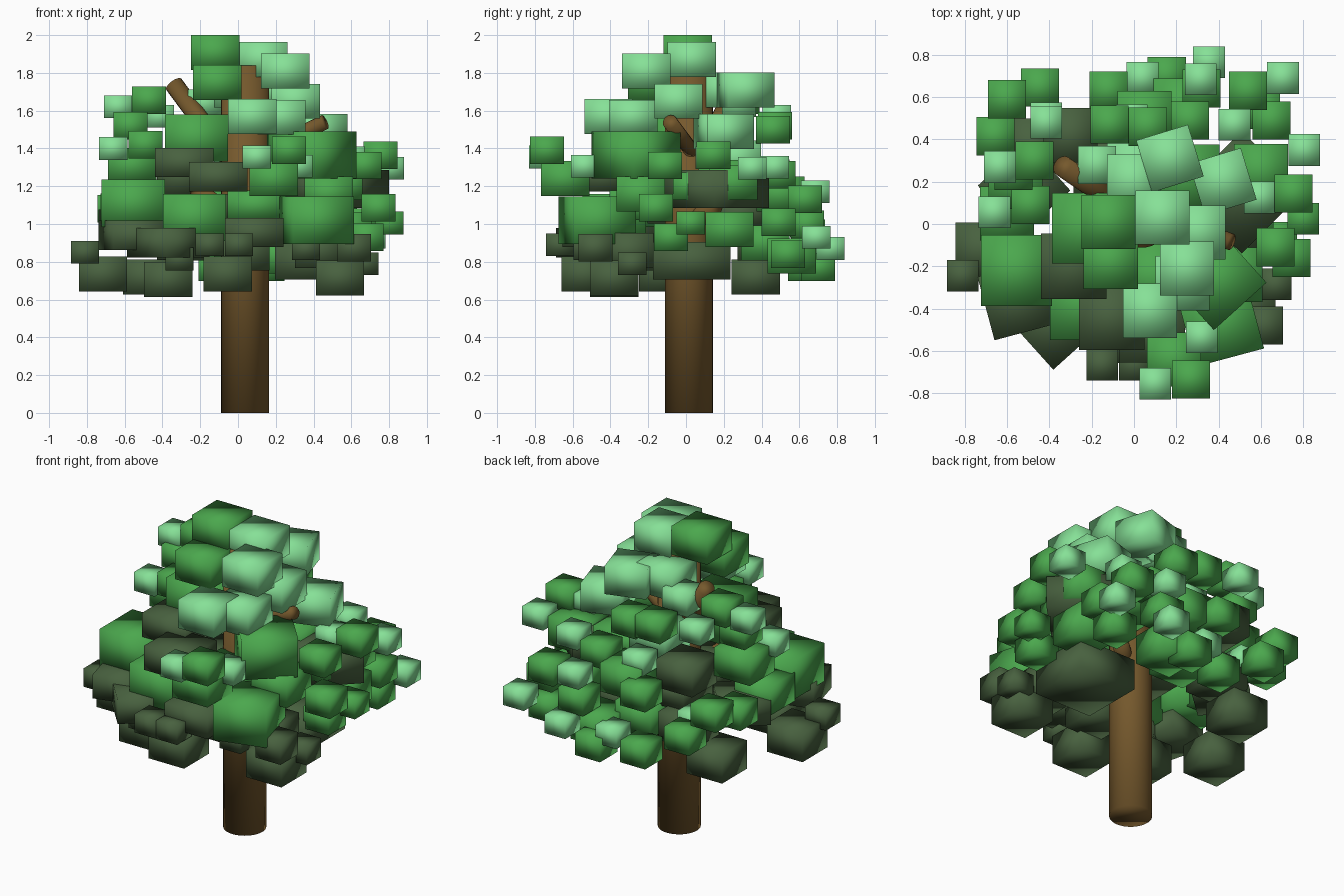
import bpy
import bmesh
from math import radians
from mathutils import Matrix, Vector

old = bpy.data.objects.get("Cube")
if old:
    bpy.data.objects.remove(old, do_unlink=True)


def material(name, red, green, blue):
    mat = bpy.data.materials.new(name)
    mat.use_nodes = True
    color = (red, green, blue, 1)
    mat.diffuse_color = color
    mat.node_tree.nodes["Principled BSDF"].inputs["Base Color"].default_value = color
    return mat


BARK = material("bark brown", .18, .1, .026)
DARK = material("dark green", .065, .12, .05)
GREEN = material("leaf green", .07, .39, .075)
LIGHT = material("light green", .24, .75, .31)

# Leaf block sizes: name, width, height
TINY = ("tiny", .15, .12)
SMALL = ("small", .18, .145)
MEDIUM = ("medium", .256, .185)
BROAD = ("broad", .31, .155)
LARGE = ("large", .335, .25)
HUGE = ("huge", .41, .2)
meshes = {}


def block_mesh(mat, size):
    """Softly shaded box, shared by all blocks of one colour and size."""
    label, width, height = size
    key = f"{label} {mat.name} leaves"
    if key not in meshes:
        mesh = bpy.data.meshes.new(key)
        bm = bmesh.new()
        bmesh.ops.create_cube(bm, size=1, matrix=Matrix.Diagonal((width, width, height, 1)))
        for face in bm.faces:
            face.smooth = True
        bm.to_mesh(mesh)
        bm.free()
        mesh.materials.append(mat)
        meshes[key] = mesh
    return meshes[key]


def block(mat, size, x, y, z, turn=0):
    mesh = block_mesh(mat, size)
    obj = bpy.data.objects.new(mesh.name, mesh)
    obj.location = (x, y, z)
    obj.rotation_euler.z = radians(turn)
    bpy.context.collection.objects.link(obj)


def limb(name, start, end, radius, sides=16):
    start, end = Vector(start), Vector(end)
    axis = end - start
    bpy.ops.mesh.primitive_cylinder_add(vertices=sides, radius=radius, depth=axis.length,
                                        location=(start + end) / 2)
    obj = bpy.context.object
    obj.name = name
    obj.rotation_euler = axis.to_track_quat("Z", "Y").to_euler()
    obj.data.materials.append(BARK)
    bpy.ops.object.shade_smooth()


# Trunk and branches
limb("trunk", (.038, .015, 0), (.038, .015, 1.84), .127, 32)
limb("back_branch", (0, .04, 1.28), (-.34, .275, 1.74), .05)
limb("left_branch", (.08, .05, 1.36), (.46, -.085, 1.54), .04)
limb("right_branch", (.04, 0, .98), (-.22, -.18, 1.18), .05)
limb("low_branch", (.04, 0, .98), (.25, .15, 1.1), .05)

# Crown
block(GREEN, MEDIUM, -.12, .01, 1.907)
block(LIGHT, MEDIUM, .135, .03, 1.87)
block(LIGHT, MEDIUM, .25, -.21, 1.81)
block(GREEN, MEDIUM, -.11, -.18, 1.75)
block(LIGHT, MEDIUM, .075, -.41, 1.57)
block(LIGHT, MEDIUM, .305, -.04, 1.65)
block(LIGHT, MEDIUM, .23, -.28, 1.565)
block(LIGHT, MEDIUM, .17, .31, 1.71, 17)
block(LIGHT, MEDIUM, .42, .2, 1.49, 17)
block(LIGHT, MEDIUM, 0, .2, 1.71)
block(LIGHT, SMALL, -.175, .28, 1.64)
block(LIGHT, MEDIUM, 0, .27, 1.35)

# Front mass
block(GREEN, LARGE, -.22, -.02, 1.455)
block(GREEN, LARGE, .39, -.265, 1.365, 42)
block(GREEN, LARGE, -.555, -.22, 1.11)
block(GREEN, LARGE, -.23, -.38, 1.035)
block(GREEN, LARGE, .41, -.47, 1.02, 15)
block(DARK, BROAD, -.285, -.2, 1.325)
block(DARK, BROAD, -.105, -.44, 1.25)
block(GREEN, BROAD, .1, -.25, 1.1)
block(GREEN, MEDIUM, .19, -.64, 1.24)
block(GREEN, SMALL, .27, -.735, 1.39)
block(LIGHT, TINY, .1, -.755, 1.355)
block(LIGHT, TINY, .32, -.535, 1.305)
block(GREEN, MEDIUM, .48, -.24, 1.16)

# Dark lower skirt, front and right
block(DARK, MEDIUM, -.715, -.12, .735)
block(DARK, TINY, -.81, -.245, .85)
block(DARK, BROAD, -.37, -.47, .9, 42)
block(DARK, BROAD, -.55, -.36, .94, 15)
block(DARK, MEDIUM, -.37, -.38, .705)
block(DARK, MEDIUM, -.055, -.53, .735)
block(DARK, BROAD, .085, -.5, .955)
block(DARK, MEDIUM, .04, -.3, .845)
block(DARK, TINY, -.15, -.665, .89)
block(DARK, TINY, .005, -.665, .89)
block(DARK, TINY, -.31, -.5, .815)
block(DARK, MEDIUM, .54, -.38, .715)
block(DARK, SMALL, .615, -.48, .875)
block(DARK, TINY, .67, -.285, .79)
block(DARK, MEDIUM, .43, -.3, .86)
block(DARK, HUGE, .4, .03, .805)
block(DARK, TINY, .36, -.52, .87)

# Dark lower skirt, back
block(DARK, HUGE, .51, .15, 1.185, 45)
block(DARK, BROAD, -.52, .17, 1, 42)
block(DARK, MEDIUM, -.48, .37, .72)
block(DARK, BROAD, -.13, .28, 1.06)
block(DARK, BROAD, -.15, -.05, 1.08)
block(DARK, MEDIUM, -.3, .4, .9)
block(DARK, MEDIUM, -.3, .42, 1.25)
block(GREEN, MEDIUM, -.6, .05, 1.07)

# Right side sprigs
block(GREEN, SMALL, -.47, .3, 1.655)
block(LIGHT, TINY, -.635, .27, 1.62)
block(GREEN, SMALL, -.655, .415, 1.08)
block(GREEN, SMALL, -.49, .09, 1.42)
block(LIGHT, TINY, -.66, .055, 1.4)
block(GREEN, SMALL, -.6, .59, 1.12)
block(GREEN, SMALL, -.445, .645, .95)
block(LIGHT, TINY, -.415, .5, 1)
block(LIGHT, TINY, -.415, .48, 1.57)
block(GREEN, MEDIUM, -.56, .2, 1.31)
block(GREEN, SMALL, -.57, .25, 1.52)

# Back sprigs
block(GREEN, SMALL, -.12, .63, .77)
block(GREEN, SMALL, -.12, .63, 1.14)
block(LIGHT, TINY, .04, .69, .86)
block(GREEN, SMALL, .155, .7, .77)
block(LIGHT, TINY, .315, .685, 1.17)
block(LIGHT, TINY, .355, .765, .87)
block(GREEN, SMALL, .32, .64, 1)
block(GREEN, SMALL, .265, .49, 1.26)
block(GREEN, SMALL, .065, .46, 1.5)
block(GREEN, SMALL, -.115, .47, 1.52)
block(GREEN, BROAD, .25, .22, 1.26)
block(GREEN, MEDIUM, .22, .56, .83)
block(LIGHT, TINY, -.01, .49, 1.27)
block(GREEN, MEDIUM, .05, .5, 1.16)
block(GREEN, MEDIUM, 0, .42, .9)

# Left side sprigs
block(GREEN, SMALL, .54, .63, 1.13)
block(LIGHT, TINY, .705, .69, .93)
block(GREEN, SMALL, .65, .49, 1.01)
block(LIGHT, TINY, .475, .47, 1.3)
block(GREEN, MEDIUM, .6, .25, 1.22)
block(LIGHT, TINY, .805, .35, 1.295)
block(GREEN, SMALL, .755, .145, 1.365)
block(LIGHT, TINY, .595, .125, 1.35)
block(GREEN, TINY, .8, .025, 1.005)
block(GREEN, SMALL, .745, -.16, 1.085)
block(GREEN, SMALL, .67, -.11, 1.31)
block(GREEN, SMALL, .57, .02, 1.2)
block(GREEN, SMALL, .68, -.08, .93)
block(GREEN, MEDIUM, .58, .23, .97)
block(GREEN, SMALL, .6, .54, .84)
